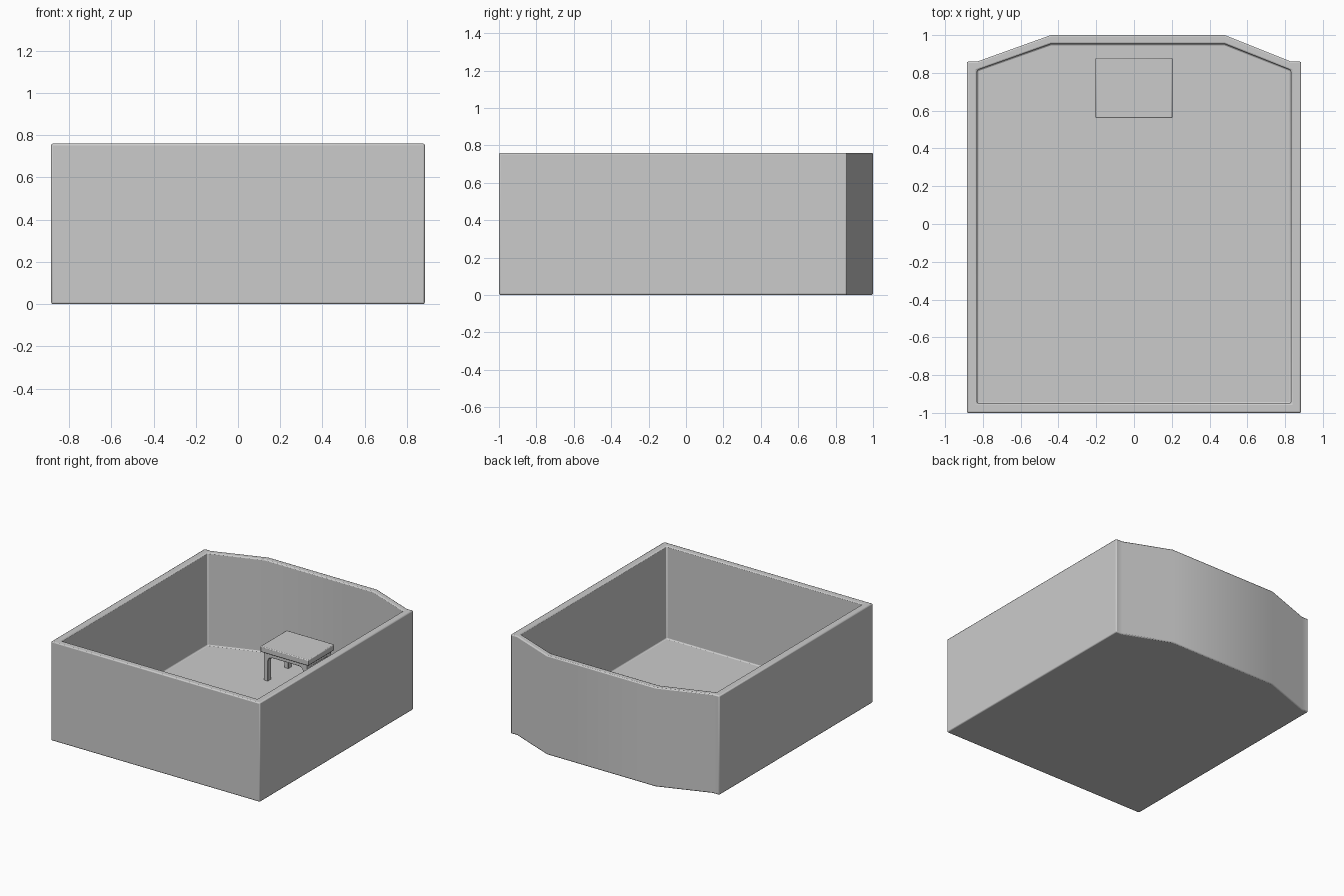
import bpy, bmesh
from mathutils import Vector

if "Cube" in bpy.data.objects:
    bpy.data.objects.remove(bpy.data.objects["Cube"])

FLOOR, TOP = 0.05, 0.76


def prism(name, profile, a, b, axis="Z"):
    """Extrude a 2D profile between a and b along Z (profile xy) or Y (profile xz)."""
    def place(p, d):
        return (p[0], p[1], d) if axis == "Z" else (p[0], d, p[1])
    bm = bmesh.new()
    face = bm.faces.new([bm.verts.new(place(p, a)) for p in profile])
    ext = bmesh.ops.extrude_face_region(bm, geom=[face])
    verts = [g for g in ext["geom"] if isinstance(g, bmesh.types.BMVert)]
    move = Vector(place((0, 0), b - a))
    bmesh.ops.translate(bm, verts=verts, vec=move)
    bmesh.ops.recalc_face_normals(bm, faces=bm.faces)
    me = bpy.data.meshes.new(name)
    bm.to_mesh(me)
    bm.free()
    ob = bpy.data.objects.new(name, me)
    bpy.context.collection.objects.link(ob)
    return ob


def box(name, x0, x1, y0, y1, z0, z1):
    return prism(name, [(x0, y0), (x1, y0), (x1, y1), (x0, y1)], z0, z1)


def soften(ob, width, segments=2):
    bev = ob.modifiers.new("soft_edges", "BEVEL")
    bev.width, bev.segments = width, segments
    bev.limit_method, bev.angle_limit = "ANGLE", 0.6
    bpy.ops.object.select_all(action="DESELECT")
    ob.select_set(True)
    bpy.context.view_layer.objects.active = ob
    bpy.ops.object.shade_smooth_by_angle(angle=0.6)


# Open room shell: floor and walls with a bay at the back
outer = [(-0.885, -1), (0.885, -1), (0.885, 0.86), (0.83, 0.86),
         (0.48, 1), (-0.44, 1), (-0.83, 0.86), (-0.885, 0.86)]
inner = [(-0.83, -0.95), (0.83, -0.95), (0.83, 0.815),
         (0.48, 0.953), (-0.44, 0.953), (-0.83, 0.815)]
shell = prism("room_shell", outer, 0, TOP)
hollow = prism("hollow_cutter", inner, FLOOR, TOP + 0.2)
hollow.hide_render = True
cut = shell.modifiers.new("hollow", "BOOLEAN")
cut.operation, cut.object, cut.solver = "DIFFERENCE", hollow, "EXACT"
bpy.context.view_layer.objects.active = shell
bpy.ops.object.modifier_apply(modifier="hollow")
bpy.data.objects.remove(hollow)
soften(shell, 0.008)

# Table top
soften(box("table_top", -0.203, 0.203, 0.56, 0.88, 0.265, 0.31), 0.006)

# Front and back leg frames with rounded arch corners
w, leg, under, r = 0.185, 0.035, 0.235, 0.035
half = [(w, 0.266), (w, FLOOR - 0.005), (w - leg, FLOOR - 0.005), (w - leg, under - r),
        (w - leg - 0.3 * r, under - 0.3 * r), (w - leg - r, under)]
arch = half + [(-x, z) for x, z in reversed(half)]
for name, y in (("front_legs", 0.575), ("back_legs", 0.825)):
    soften(prism(name, arch, y, y + 0.04, "Y"), 0.003, 1)

# Side rails joining the frames
for name, x in (("left_rail", -0.185), ("right_rail", 0.15)):
    box(name, x, x + 0.035, 0.61, 0.83, under, 0.266)
